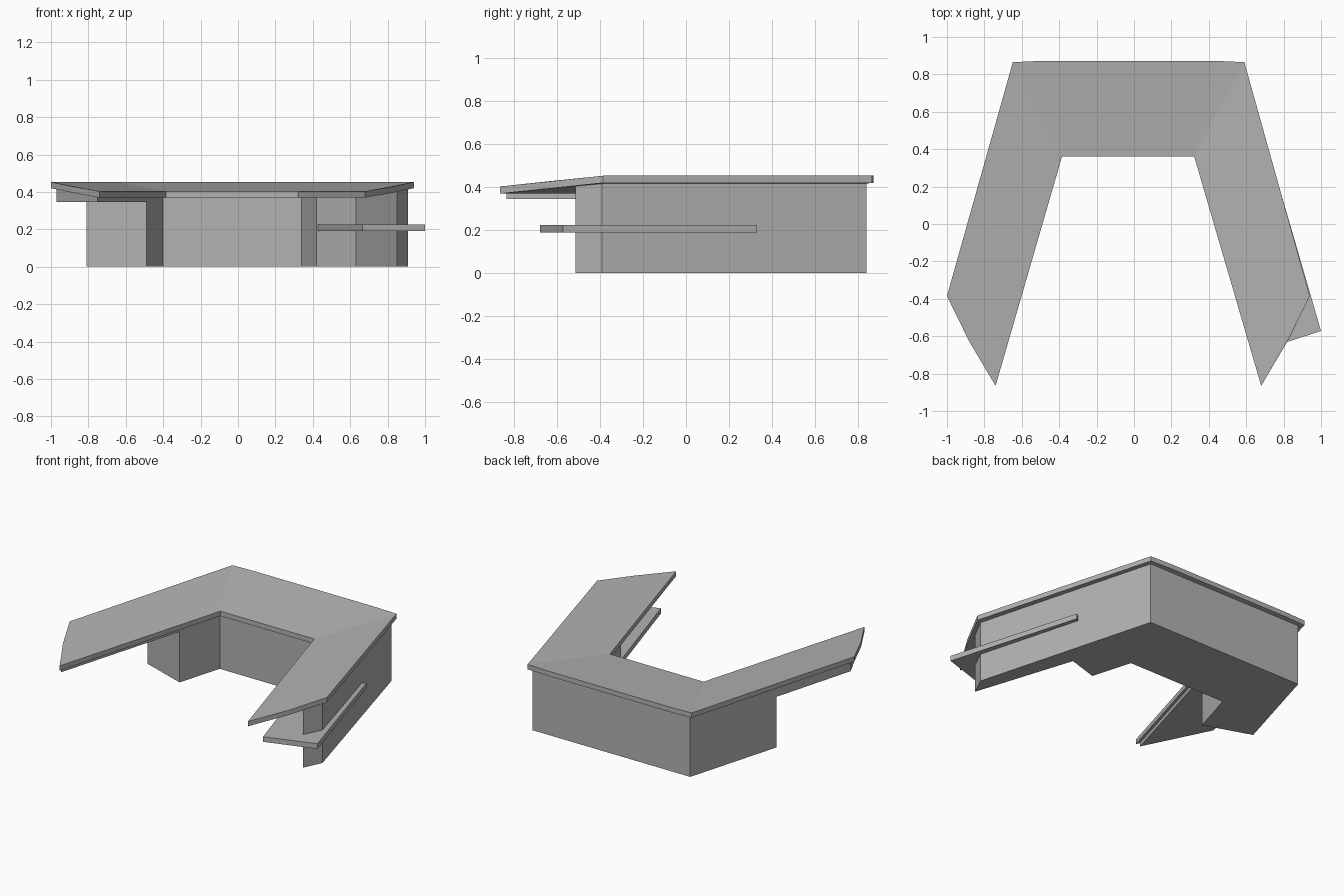
import bpy
import bmesh

cube = bpy.data.objects.get("Cube")
if cube:
    bpy.data.objects.remove(cube, do_unlink=True)

grey = bpy.data.materials.new("plain_grey")
grey.use_nodes = True
colour = (0.45, 0.45, 0.45, 1)
grey.diffuse_color = colour
for node in grey.node_tree.nodes:
    if node.type == "BSDF_PRINCIPLED":
        node.inputs["Base Color"].default_value = colour

RIM, EAVE = 0.42, 0.37   # roof underside at the outer and inner edges
THICK = 0.033


def strip(name, stations, bottom, top):
    """Solid band swept through (outer, inner) plan points.
    bottom and top map an inward fraction 0..1 to a height."""
    bm = bmesh.new()
    rings = []
    for outer, inner, *frac in stations:
        f_out, f_in = frac or (0, 1)
        rings.append([bm.verts.new((*outer, bottom(f_out))),
                      bm.verts.new((*inner, bottom(f_in))),
                      bm.verts.new((*inner, top(f_in))),
                      bm.verts.new((*outer, top(f_out)))])
    for a, b in zip(rings, rings[1:]):
        for i in range(4):
            j = (i + 1) % 4
            bm.faces.new((a[i], a[j], b[j], b[i]))
    bm.faces.new(rings[0])
    bm.faces.new(rings[-1])
    bmesh.ops.remove_doubles(bm, verts=bm.verts, dist=0.0005)
    bmesh.ops.recalc_face_normals(bm, faces=bm.faces)
    mesh = bpy.data.meshes.new(name)
    bm.to_mesh(mesh)
    bm.free()
    mesh.materials.append(grey)
    obj = bpy.data.objects.new(name, mesh)
    bpy.context.collection.objects.link(obj)
    return obj


def flat(z):
    return lambda f: z


def underside(f):
    return RIM + (EAVE - RIM) * f


def roof_top(f):
    return underside(f) + THICK


def wall_top(f):
    return underside(f) + 0.004


# Roof: a U-shaped plate sloping down towards the courtyard
left_tip, right_tip = (-0.74, -0.865), (0.68, -0.865)
left_in, right_in = (-0.385, 0.36), (0.322, 0.36)
strip("roof", [
    ((-0.88, -0.63), left_tip, 0.5, 1),
    ((-1.0, -0.385), left_tip),
    ((-0.648, 0.865), left_in),
    ((-0.5, 0.872), left_in),
    ((0.44, 0.872), right_in),
    ((0.59, 0.865), right_in),
    ((0.94, -0.385), right_tip),
    ((0.825, -0.62), right_tip, 0.5, 1),
], underside, roof_top)

# Main body under the back and the roots of both wings
left_end = ((-0.81, 0.18), (-0.49, 0.07))
strip("main_body", [
    left_end,
    ((-0.62, 0.84), (-0.40, 0.375)),
    ((0.57, 0.84), (0.34, 0.375)),
    ((0.747, 0.2), (0.42, 0.10)),
], flat(0), wall_top)

# Raised overhang of the left wing
strip("left_overhang", [((-0.97, -0.39), (-0.75, -0.835)), left_end],
      flat(0.345), wall_top)

# Thin outer wall carrying the right wing
strip("right_wing_wall", [
    ((0.747, 0.2), (0.63, 0.164), 0, 0.4),
    ((0.91, -0.39), (0.85, -0.515), 0, 0.28),
], flat(0), wall_top)

# Terrace deck passing through the right wing wall
strip("terrace_deck", [
    ((1.0, -0.572), (0.665, -0.68)),
    ((0.738, 0.33), (0.425, 0.11)),
], flat(0.19), flat(0.225))
